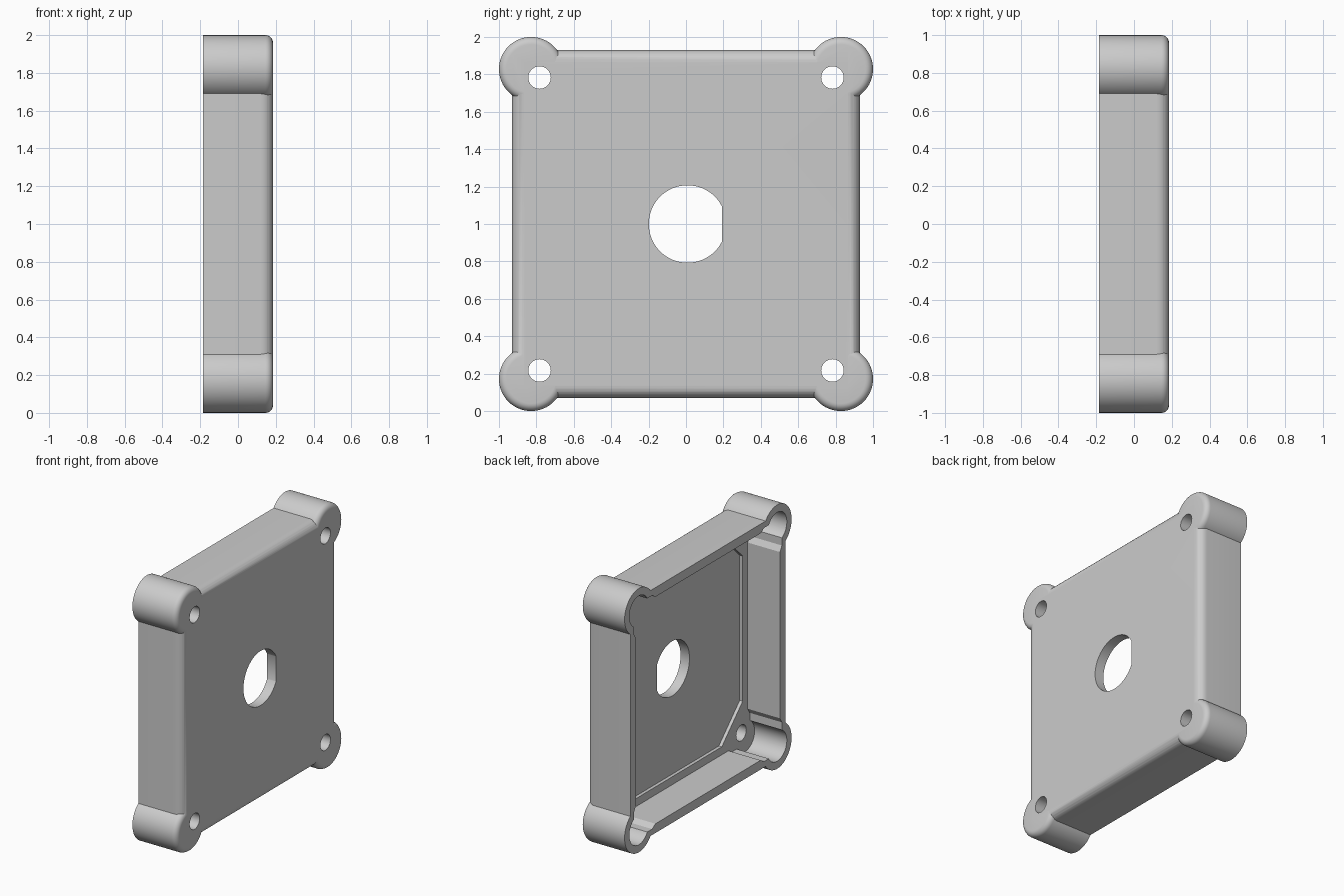
import bpy, bmesh, math
from mathutils import Vector

old = bpy.data.objects.get("Cube")
if old:
    bpy.data.objects.remove(old, do_unlink=True)

HALF_DEPTH = 0.185        # open side at -x, plate at +x
LEDGE_X = 0.085           # raised ledge inside
FLOOR_X = 0.11            # main inner floor
CORNERS = [(sy, sz) for sy in (-1, 1) for sz in (-1, 1)]

grey = bpy.data.materials.new("light grey plastic")
grey.use_nodes = True
colour = (0.6, 0.6, 0.6, 1)
grey.diffuse_color = colour
grey.node_tree.nodes["Principled BSDF"].inputs["Base Color"].default_value = colour


def prism(name, outline, x0, x1, round_edge=0):
    """Extrude a y/z outline along x, optionally rounding its +x rim."""
    bm = bmesh.new()
    base = bm.faces.new([bm.verts.new((x0, y, z + 1)) for y, z in outline])
    top = bmesh.ops.extrude_face_region(bm, geom=[base], use_keep_orig=True)
    bmesh.ops.translate(bm, vec=Vector((x1 - x0, 0, 0)),
                        verts=[g for g in top["geom"] if isinstance(g, bmesh.types.BMVert)])
    bmesh.ops.recalc_face_normals(bm, faces=bm.faces)
    if round_edge:
        rim = [e for e in bm.edges if all(v.co.x > x1 - 0.001 for v in e.verts)]
        bmesh.ops.bevel(bm, geom=rim, offset=round_edge, segments=6,
                        profile=0.5, affect="EDGES")
    mesh = bpy.data.meshes.new(name)
    bm.to_mesh(mesh)
    bm.free()
    mesh.materials.append(grey)
    obj = bpy.data.objects.new(name, mesh)
    bpy.context.collection.objects.link(obj)
    return obj


def circle(cy, cz, r, n=64, flat=9):
    return [(min(cy + r * math.cos(math.tau * i / n), flat),
             cz + r * math.sin(math.tau * i / n)) for i in range(n)]


def four_way(points):
    """Repeat one side's points around the centre in quarter turns."""
    out = []
    for _ in range(4):
        out += points
        points = [(-z, y) for y, z in points]
    return out


def combine(target, tool, operation):
    mod = target.modifiers.new(operation.title(), "BOOLEAN")
    mod.operation, mod.solver, mod.object = operation, "EXACT", tool
    bpy.context.view_layer.objects.active = target
    bpy.ops.object.modifier_apply(modifier=mod.name)
    bpy.data.objects.remove(tool, do_unlink=True)


# Square shell with rounded front rim, and round corner posts
cover = prism("square_cover", four_way([(0.93, 0.93)]), -HALF_DEPTH, HALF_DEPTH, 0.065)
for sy, sz in CORNERS:
    post = prism("corner_post", circle(sy * 0.828, sz * 0.828, 0.172), -HALF_DEPTH, HALF_DEPTH, 0.04)
    combine(cover, post, "UNION")

# Inner cavity, relieved slightly near the corners
wall = [(0.885, -0.885), (0.885, -0.67), (0.86, -0.63), (0.86, 0.63), (0.885, 0.67)]
combine(cover, prism("cavity", four_way(wall), -0.4, LEDGE_X), "DIFFERENCE")
for sy, sz in CORNERS:
    pocket = prism("corner_pocket", circle(sy * 0.828, sz * 0.828, 0.115), -0.4, LEDGE_X)
    combine(cover, pocket, "DIFFERENCE")

# Recessed eight-sided floor leaves a ledge and corner gussets
floor = four_way([(0.8, -0.55), (0.8, 0.55)])
combine(cover, prism("floor_recess", floor, -0.4, FLOOR_X), "DIFFERENCE")

# Screw holes and flat-sided centre opening
for sy, sz in CORNERS:
    hole = prism("screw_hole", circle(sy * 0.783, sz * 0.783, 0.06, 40), -0.4, 0.4)
    combine(cover, hole, "DIFFERENCE")
r, flat = 0.207, 0.193
opening = [p for p in circle(0.008, 0, r) if p[0] < flat - 0.002]
half = math.sqrt(r * r - (flat - 0.008) ** 2)
split = next(i for i, p in enumerate(opening) if p[1] > 0)
opening = opening[:split] + [(flat, half)] + opening[split:] + [(flat, -half)]
combine(cover, prism("centre_opening", opening, -0.4, 0.4), "DIFFERENCE")

# Smooth the rounded surfaces, keep the sharp edges
bpy.ops.object.select_all(action="DESELECT")
cover.select_set(True)
bpy.context.view_layer.objects.active = cover
bpy.ops.object.shade_smooth_by_angle(angle=math.radians(30))
